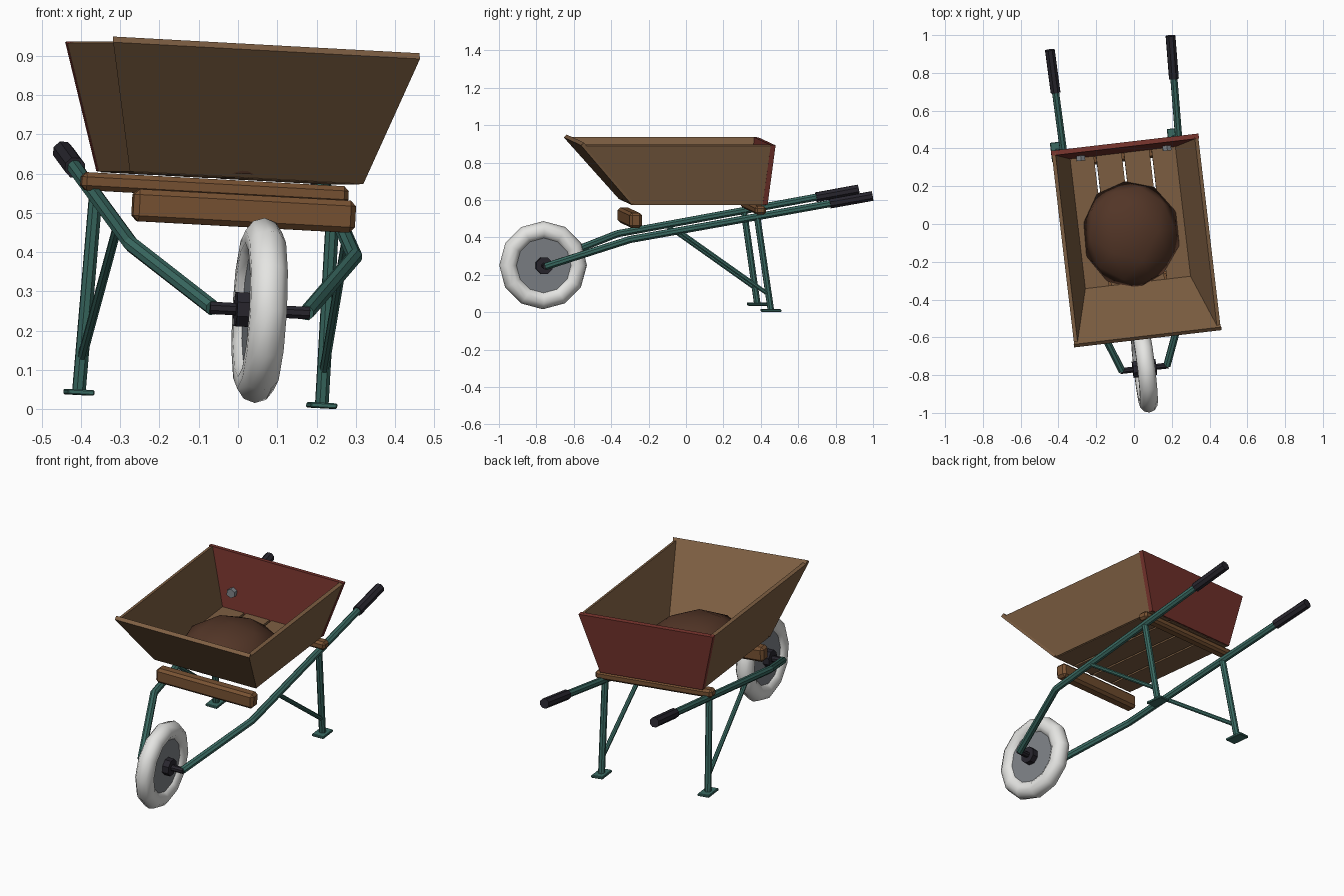
import bpy, bmesh, math, random
from mathutils import Vector, Matrix

if "Cube" in bpy.data.objects:
    bpy.data.objects.remove(bpy.data.objects["Cube"])

random.seed(4)

# The whole barrow stands yawed and rolled a little
EX = Vector((0.9917, 0.1165, -0.0541)).normalized()
EY = Vector((-0.1167, 0.9932, 0.0)).normalized()
EZ = EX.cross(EY)
POSE = Matrix((EX, EY, EZ)).transposed().to_4x4()
POSE.translation = EX * -0.048


def material(name, rgb):
    m = bpy.data.materials.new(name)
    m.diffuse_color = (*rgb, 1)
    m.use_nodes = True
    m.node_tree.nodes["Principled BSDF"].inputs["Base Color"].default_value = m.diffuse_color
    return m


TEAL = material("teal paint", (0.042, 0.145, 0.122))
WOOD = material("tray wood", (0.205, 0.112, 0.054))
BEAM = material("beam wood", (0.185, 0.083, 0.032))
RED = material("red board", (0.185, 0.034, 0.026))
BLACK = material("black rubber", (0.021, 0.019, 0.027))
TYRE = material("white tyre", (0.78, 0.78, 0.76))
STEEL = material("grey steel", (0.21, 0.225, 0.245))
SOIL = material("brown soil", (0.085, 0.036, 0.02))


def finish(bm, name, mat, smooth=False):
    bmesh.ops.recalc_face_normals(bm, faces=bm.faces)
    for f in bm.faces:
        f.smooth = smooth
    me = bpy.data.meshes.new(name)
    bm.to_mesh(me)
    bm.free()
    me.materials.append(mat)
    ob = bpy.data.objects.new(name, me)
    bpy.context.collection.objects.link(ob)
    ob.matrix_world = POSE
    return ob


def box(name, center, size, mat, bevel=0.0):
    bm = bmesh.new()
    bmesh.ops.create_cube(bm, size=1)
    bmesh.ops.scale(bm, vec=size, verts=bm.verts)
    bmesh.ops.translate(bm, vec=center, verts=bm.verts)
    if bevel:
        bmesh.ops.bevel(bm, geom=bm.edges[:], offset=bevel, segments=1, affect='EDGES')
    return finish(bm, name, mat)


def tube(name, pts, r, mat, n=8):
    """Mitred tube through the points, closed at both ends."""
    pts = [Vector(p) for p in pts]
    bm = bmesh.new()
    rings = []
    for i, p in enumerate(pts):
        a = (p - pts[i - 1]).normalized() if i else (pts[1] - p).normalized()
        b = (pts[i + 1] - p).normalized() if i < len(pts) - 1 else a
        t = (a + b).normalized()
        ref = Vector((0, 0, 1)) if abs(t.x) > 0.9 else Vector((1, 0, 0))
        u = (ref - t * ref.dot(t)).normalized()
        v = t.cross(u)
        ang = [2 * math.pi * (k + 0.5) / n for k in range(n)]
        rings.append([bm.verts.new(p + (u * math.cos(q) + v * math.sin(q)) * r) for q in ang])
    for s, e in zip(rings, rings[1:]):
        for k in range(n):
            bm.faces.new((s[k], s[(k + 1) % n], e[(k + 1) % n], e[k]))
    bm.faces.new(rings[0])
    bm.faces.new(rings[-1])
    return finish(bm, name, mat)


def board(name, quad, thick, mat):
    """Flat board: outer quad thickened towards the tray middle."""
    q = [Vector(p) for p in quad]
    nrm = (q[1] - q[0]).cross(q[3] - q[0]).normalized()
    if nrm.dot(Vector((0, 0, 0.8)) - sum(q, Vector()) / 4) < 0:
        nrm = -nrm
    bm = bmesh.new()
    a = [bm.verts.new(p) for p in q]
    b = [bm.verts.new(p + nrm * thick) for p in q]
    bm.faces.new(a)
    bm.faces.new(b)
    for k in range(4):
        j = (k + 1) % 4
        bm.faces.new((a[k], a[j], b[j], b[k]))
    return finish(bm, name, mat)


# Tray walls
TW, BW, TZ, BZ = 0.394, 0.30, 0.912, 0.588
TF, TB, BF, BB = -0.612, 0.436, -0.325, 0.406
board("tray_front", [(-BW, BF, BZ), (BW, BF, BZ), (TW, TF, TZ), (-TW, TF, TZ)], 0.022, WOOD)
board("tray_back", [(-BW, BB, BZ), (BW, BB, BZ), (TW, TB, TZ), (-TW, TB, TZ)], 0.026, RED)
for s, side in ((-1, "left"), (1, "right")):
    board("tray_" + side,
          [(s * (BW - .003), BF + .012, BZ), (s * (BW - .003), BB - .015, BZ),
           (s * (TW - .003), TB - .015, TZ - .003), (s * (TW - .003), TF + .012, TZ - .003)], 0.02, WOOD)

# Slatted floor
for i in range(4):
    box(f"floor_slat_{i + 1}", ((i - 1.5) * 0.148, 0.038, 0.595), (0.136, 0.72, 0.018), WOOD)

# Cross beams under the tray
box("front_beam", (0, -0.30, 0.503), (0.57, 0.067, 0.082), BEAM, 0.014)
box("rear_beam", (0, 0.365, 0.561), (0.685, 0.058, 0.046), BEAM, 0.012)

# Frame rails, grips, legs, braces, feet and bolts on each side
BEND, END = Vector((0.287, -0.332, 0.402)), Vector((0.322, 0.967, 0.637))
for s, side in ((-1, "left"), (1, "right")):
    def m(p):
        return (s * p[0], p[1], p[2])
    tube(side + "_rail", [m((0.12, -0.765, 0.249)), m(BEND), m(END - (END - BEND) * 0.01)], 0.02, TEAL)
    tube(side + "_grip", [m(BEND.lerp(END, 0.825)), m(END)], 0.0275, BLACK)
    tube(side + "_leg", [m((0.305, 0.35, 0.522)), m((0.312, 0.426, 0.025))], 0.018, TEAL)
    tube(side + "_brace", [m((0.294, -0.07, 0.448)), m((0.311, 0.412, 0.11))], 0.012, TEAL)
    box(side + "_foot", m((0.312, 0.426, 0.0235)), (0.068, 0.105, 0.014), TEAL, 0.003)
    tube(side + "_bolt", [m((0.23, 0.402, 0.70)), m((0.23, 0.365, 0.70))], 0.026, STEEL, 6)

# Wheel: tyre, disc, hub and axle
WC = Vector((0.0, -0.765, 0.249))
MAJ, MIN, NU, NV = 0.187, 0.049, 12, 10
bm = bmesh.new()
grid = []
for i in range(NU):
    a = 2 * math.pi * i / NU
    row = []
    for j in range(NV):
        b = 2 * math.pi * j / NV
        r = MAJ + MIN * math.cos(b)
        row.append(bm.verts.new(WC + Vector((MIN * math.sin(b), r * math.sin(a), r * math.cos(a)))))
    grid.append(row)
for i in range(NU):
    for j in range(NV):
        k, l = (i + 1) % NU, (j + 1) % NV
        bm.faces.new((grid[i][j], grid[k][j], grid[k][l], grid[i][l]))
finish(bm, "tyre", TYRE, True)


def wheel_part(name, half, r, mat, n):
    d = Vector((half, 0, 0))
    tube(name, [WC - d, WC + d], r, mat, n)


wheel_part("wheel_disc", 0.027, 0.153, STEEL, 24)
wheel_part("hub", 0.062, 0.047, BLACK, 8)
wheel_part("axle", 0.128, 0.017, BLACK, 8)

# Heap of soil
bm = bmesh.new()
bmesh.ops.create_icosphere(bm, subdivisions=2, radius=1)
for v in bm.verts:
    k = random.uniform(0.97, 1.03)
    v.co = Vector((-0.008 + v.co.x * 0.26 * k, -0.05 + v.co.y * 0.288 * k,
                   max(0.597, 0.597 + v.co.z * 0.172 * k)))
finish(bm, "soil_heap", SOIL, True)
